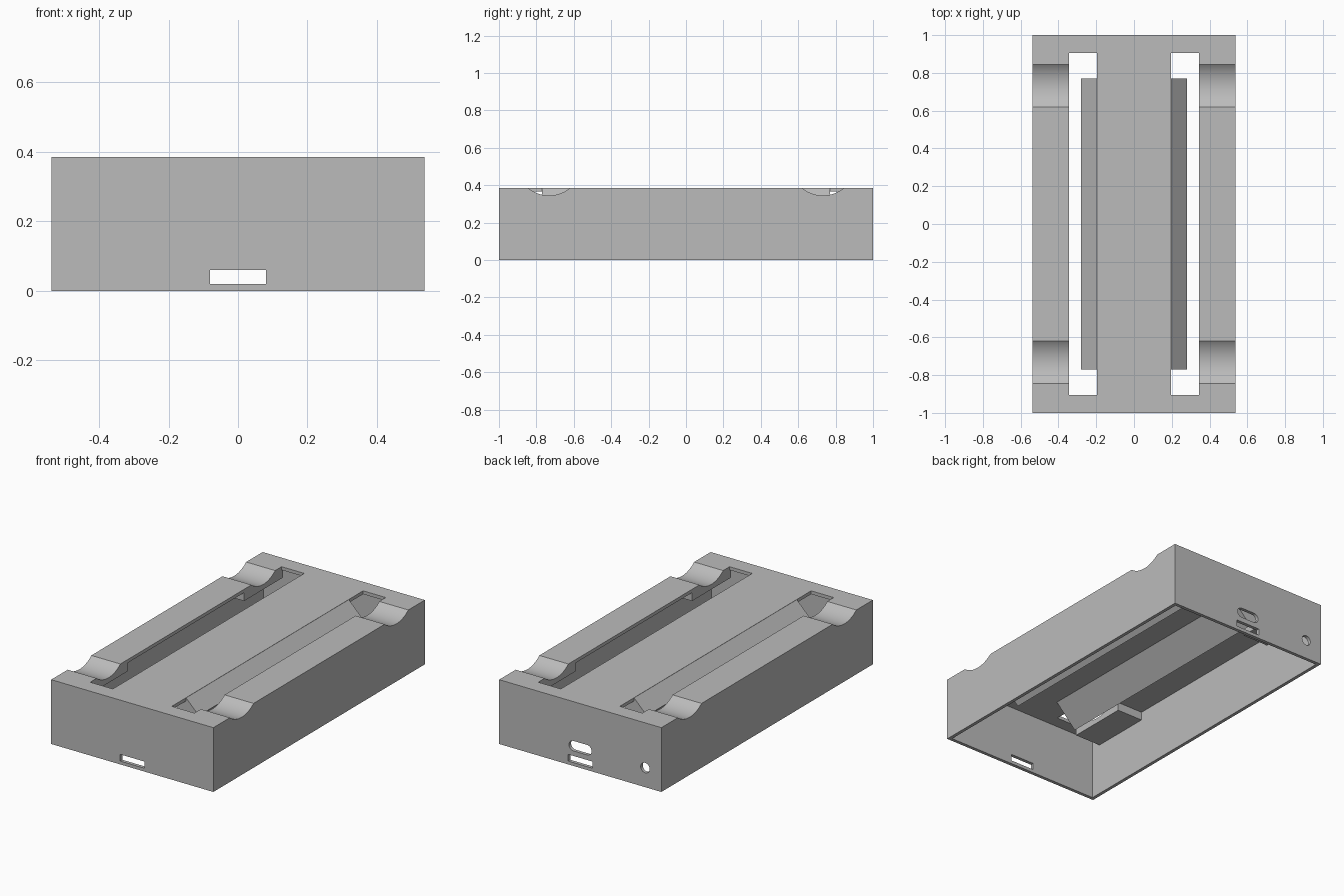
import bpy, bmesh, math
from mathutils import Matrix, Vector

old = bpy.data.objects.get("Cube")
if old:
    bpy.data.objects.remove(old, do_unlink=True)

HX, HY, H = 0.537, 1.0, 0.385   # outer half width, half length, height
WALL, DECK = 0.02, 0.365        # wall thickness, underside of the deck

grey = bpy.data.materials.new("plain grey")
grey.use_nodes = True
color = (0.5, 0.5, 0.5, 1)
grey.diffuse_color = color
grey.node_tree.nodes["Principled BSDF"].inputs["Base Color"].default_value = color


def make(name, bm):
    bmesh.ops.recalc_face_normals(bm, faces=bm.faces)
    mesh = bpy.data.meshes.new(name)
    bm.to_mesh(mesh)
    bm.free()
    mesh.materials.append(grey)
    obj = bpy.data.objects.new(name, mesh)
    bpy.context.collection.objects.link(obj)
    return obj


def box(name, x, y, z):
    bm = bmesh.new()
    bmesh.ops.create_cube(bm, size=1)
    for v in bm.verts:
        v.co = [(r[0] + r[1]) / 2 + c * (r[1] - r[0]) for r, c in zip((x, y, z), v.co)]
    return make(name, bm)


def cylinder(name, radius, depth, center, axis, segments):
    bm = bmesh.new()
    turn = Matrix.Rotation(math.pi / 2, 4, axis)
    bmesh.ops.create_cone(bm, cap_ends=True, segments=segments, radius1=radius,
                          radius2=radius, depth=depth,
                          matrix=Matrix.Translation(center) @ turn)
    return make(name, bm)


def prism(name, profile, y0, y1):
    """Extrude an (x, z) outline along y."""
    bm = bmesh.new()
    face = bm.faces.new([bm.verts.new((x, y0, z)) for x, z in profile])
    out = bmesh.ops.extrude_face_region(bm, geom=[face])
    moved = [g for g in out["geom"] if isinstance(g, bmesh.types.BMVert)]
    bmesh.ops.translate(bm, verts=moved, vec=Vector((0, y1 - y0, 0)))
    return make(name, bm)


def combine(target, tool, operation="DIFFERENCE"):
    mod = target.modifiers.new("cut", "BOOLEAN")
    mod.operation, mod.solver, mod.object = operation, "EXACT", tool
    bpy.context.view_layer.objects.active = target
    bpy.ops.object.modifier_apply(modifier=mod.name)
    bpy.data.objects.remove(tool, do_unlink=True)


# Open-bottomed housing
housing = box("housing", (-HX, HX), (-HY, HY), (0, H))
combine(housing, box("cavity", (WALL - HX, HX - WALL), (WALL - HY, HY - WALL), (-0.1, DECK)))

# Thickened pads under the four rests, reaching into wall and deck
for sx in (-1, 1):
    for sy in (-1, 1):
        xs = sorted((sx * 0.345, sx * (HX - 0.008)))
        ys = sorted((sy * 0.55, sy * 0.92))
        combine(housing, box("pad", xs, ys, (0.315, 0.378)), "UNION")

# Long deck slots and the curved rests across the rails
for sx in (-1, 1):
    combine(housing, box("slot", sorted((sx * 0.195, sx * 0.345)), (-0.905, 0.905), (0.2, 0.5)))
    for sy in (-1, 1):
        combine(housing, cylinder("rest", 0.177, 0.4, (sx * 0.544, sy * 0.732, 0.522), "Y", 96))

# Rectangular openings in both end walls
for sy in (-1, 1):
    combine(housing, box("port", (-0.08, 0.08), sorted((sy * 0.9, sy * 1.1)), (0.02, 0.06)))

# Rounded socket and round hole in the back wall
bm = bmesh.new()
ring = []
for side in (1, -1):
    for i in range(13):
        a = side * math.pi / 2 - math.pi / 2 + math.pi * (i / 12 - 0.5) + math.pi / 2 * (1 - side)
        a = math.pi * (i / 12 - 0.5) + (0 if side > 0 else math.pi)
        ring.append((side * 0.045 + 0.03 * math.cos(a), 0.12 + 0.03 * math.sin(a)))
bm.free()
combine(housing, prism("socket", ring, 0.9, 1.1))
combine(housing, cylinder("jack", 0.03, 0.2, (-0.43, 1.0, 0.116), "X", 32))

# Slanted ledges hanging below the centre deck
for name, s in (("left_ledge", 1), ("right_ledge", -1)):
    outline = [(0.195, 0.384), (0.28, 0.30), (0.21, 0.232), (0.077, 0.366), (0.077, 0.375)]
    prism(name, [(s * x, z) for x, z in outline], -0.77, 0.77)

# Smooth curved cuts, sharp edges elsewhere
bpy.ops.object.select_all(action="DESELECT")
housing.select_set(True)
bpy.context.view_layer.objects.active = housing
bpy.ops.object.shade_smooth_by_angle(angle=math.radians(25))
